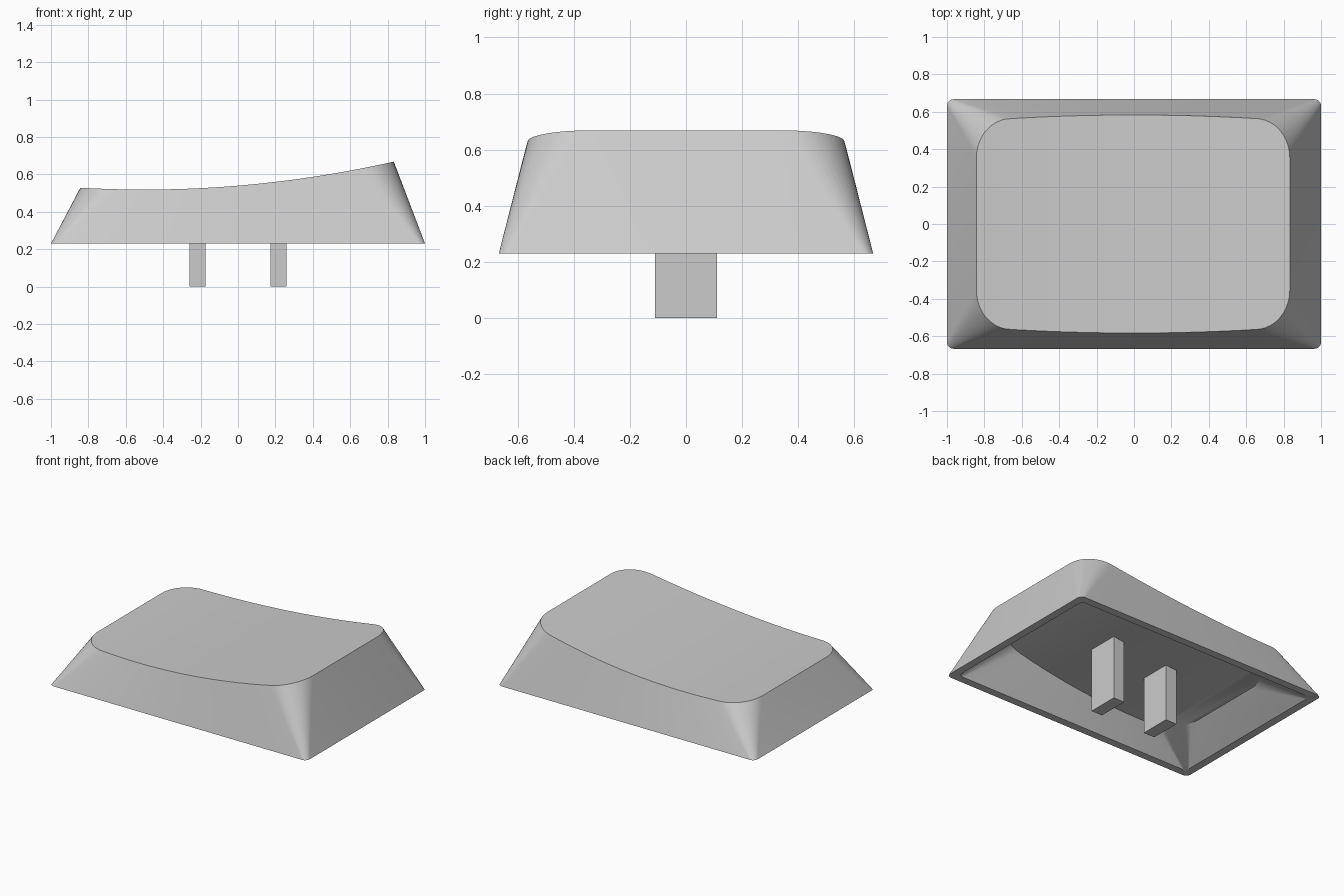
import bpy, bmesh, math

cube = bpy.data.objects.get("Cube")
if cube:
    bpy.data.objects.remove(cube, do_unlink=True)

grey = bpy.data.materials.new("light grey plastic")
grey.use_nodes = True
grey.diffuse_color = (0.6, 0.6, 0.6, 1)
grey.node_tree.nodes["Principled BSDF"].inputs["Base Color"].default_value = (0.6, 0.6, 0.6, 1)

RIM = 0.23        # height of the open lower rim
ARC, EDGE = 10, 20


def top_height(x):
    """Dished profile of the top surface."""
    return 0.519 + 0.084 * (x + 0.5) ** 2


def ceiling_height(x):
    """Underside of the top, slightly thicker towards the low end."""
    return top_height(x) - 0.122 + 0.025 * x


def half_outline(right, left, depth, rx, ry, bulge):
    """Back half of a rounded rectangle, running from +x to -x."""
    def side(x):
        return depth - bulge * x * x
    points = []
    for i in range(ARC + 1):
        a = math.pi / 2 * i / ARC
        cx = right - rx
        points.append((cx + rx * math.cos(a), side(cx) - ry * (1 - math.sin(a))))
    for i in range(1, EDGE):
        x = right - rx + (left - right + 2 * rx) * i / EDGE
        points.append((x, side(x)))
    for i in range(ARC + 1):
        a = math.pi / 2 * (1 + i / ARC)
        cx = left + rx
        points.append((cx + rx * math.cos(a), side(cx) - ry * (1 - math.sin(a))))
    return points


def finish(bm, name):
    bmesh.ops.recalc_face_normals(bm, faces=bm.faces)
    mesh = bpy.data.meshes.new(name)
    bm.to_mesh(mesh)
    bm.free()
    mesh.materials.append(grey)
    obj = bpy.data.objects.new(name, mesh)
    bpy.context.collection.objects.link(obj)
    return obj


# Hollow cap: outer top, outer rim, inner rim and ceiling joined as one shell
levels = [
    (half_outline(0.833, -0.843, 0.583, 0.185, 0.21, 0.045), top_height),
    (half_outline(1, -1, 0.667, 0.035, 0.035, 0), lambda x: RIM),
    (half_outline(0.945, -0.945, 0.612, 0.035, 0.035, 0), lambda x: RIM),
    (half_outline(0.75, -0.76, 0.513, 0.22, 0.24, 0.045), ceiling_height),
]
bm = bmesh.new()
rings = []
for half, height in levels:
    loop = half + [(x, -y) for x, y in reversed(half)]
    rings.append([bm.verts.new((x, y, height(x))) for x, y in loop])
count = len(rings[0])
for upper, lower in zip(rings, rings[1:]):
    for i in range(count):
        j = (i + 1) % count
        bm.faces.new((upper[i], upper[j], lower[j], lower[i]))
for ring in (rings[0], rings[-1]):
    for i in range(count // 2 - 1):
        bm.faces.new((ring[i], ring[i + 1], ring[count - 2 - i], ring[count - 1 - i]))
cap = finish(bm, "key_cap")
bpy.ops.object.select_all(action="DESELECT")
cap.select_set(True)
bpy.context.view_layer.objects.active = cap
bpy.ops.object.shade_smooth_by_angle(angle=math.radians(30))

# Two flat stems hanging from the ceiling
for name, x in (("left_stem", 0.217), ("right_stem", -0.217)):
    top = ceiling_height(x) + 0.03
    bm = bmesh.new()
    bmesh.ops.create_cube(bm, size=1)
    bmesh.ops.scale(bm, vec=(0.086, 0.22, top), verts=bm.verts)
    bmesh.ops.translate(bm, vec=(x, 0, top / 2), verts=bm.verts)
    finish(bm, name)
